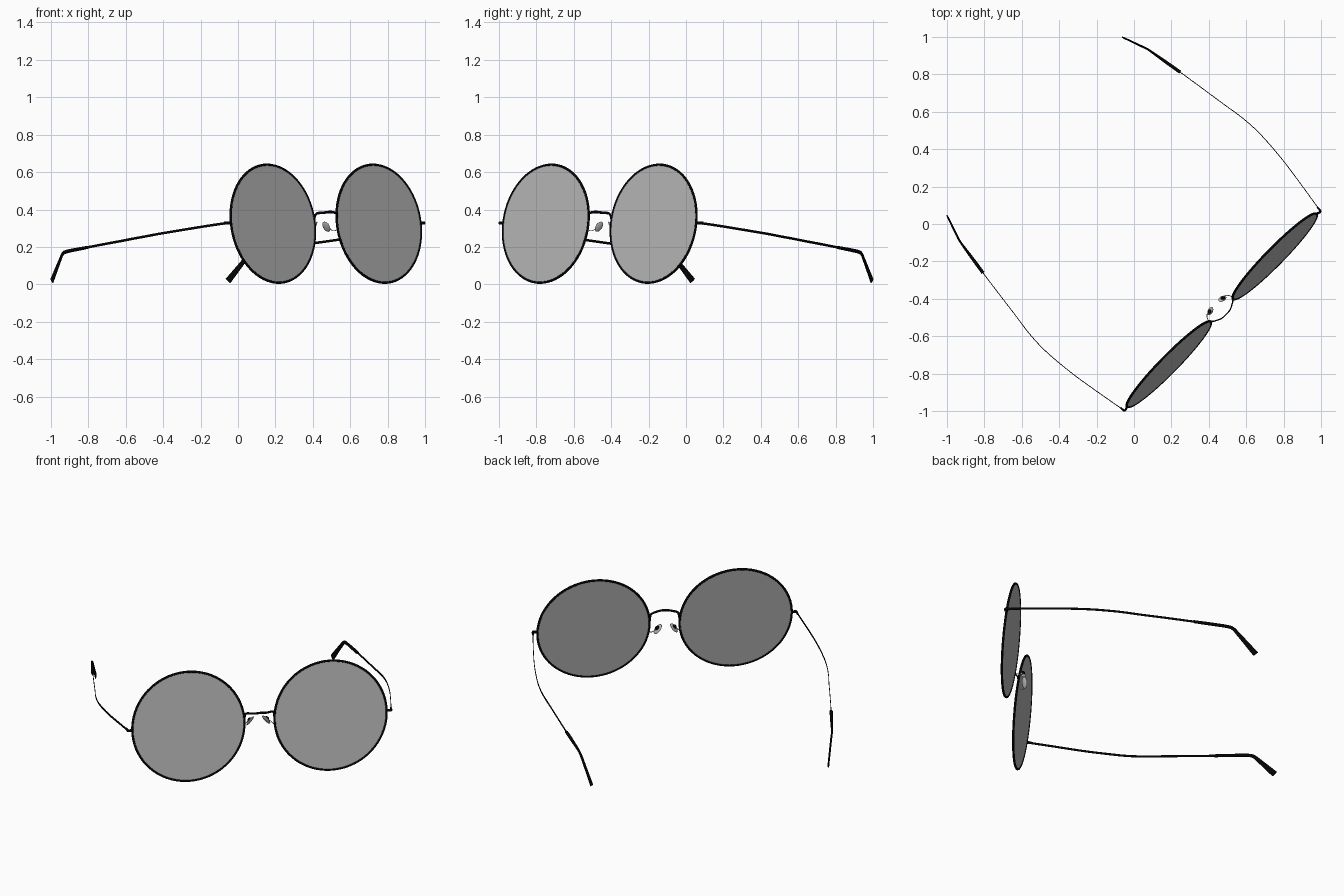
import bpy, bmesh, math
from mathutils import Vector, Matrix

if "Cube" in bpy.data.objects:
    bpy.data.objects.remove(bpy.data.objects["Cube"])

YAW = math.radians(45.5)      # whole model is turned about z
TILT = math.radians(8)        # lenses lean back at the top
LENS_C = Vector((0.404, -0.658, 0.324))


def material(name, v):
    m = bpy.data.materials.new(name)
    m.diffuse_color = (v, v, v, 1)
    m.use_nodes = True
    m.node_tree.nodes["Principled BSDF"].inputs["Base Color"].default_value = m.diffuse_color
    return m


BLACK = material("black_metal", 0.001)
TINT = material("grey_tint", 0.49)
PAD = material("pad_grey", 0.5)
WIRE = material("pale_wire", 0.8)


def finish(name, bm, mat, mirror=True):
    bmesh.ops.recalc_face_normals(bm, faces=bm.faces)
    me = bpy.data.meshes.new(name)
    bm.to_mesh(me)
    bm.free()
    ob = bpy.data.objects.new(name, me)
    bpy.context.collection.objects.link(ob)
    me.materials.append(mat)
    ob.rotation_euler.z = YAW
    if mirror:
        ob.modifiers.new("mirror", 'MIRROR').use_mirror_merge = False
    bpy.ops.object.select_all(action='DESELECT')
    ob.select_set(True)
    bpy.context.view_layer.objects.active = ob
    bpy.ops.object.shade_smooth_by_angle(angle=math.radians(40))
    return ob


def catmull(p, steps):
    """Smooth a list of tuples with a Catmull-Rom spline."""
    p = [Vector(q) for q in p]
    p = [p[0] * 2 - p[1]] + p + [p[-1] * 2 - p[-2]]
    out = []
    for i in range(1, len(p) - 2):
        a, b, c, d = p[i - 1:i + 3]
        for s in range(steps):
            t = s / steps
            out.append((b * 2 + (c - a) * t + (a * 2 - b * 5 + c * 4 - d) * t * t
                        + (b * 3 - a - c * 3 + d) * t ** 3) / 2)
    return out + [p[-2]]


def sweep(bm, pts, ref=(0, 0, 1), steps=6, sides=10):
    """Elliptical tube along (x, y, z, width, height) points."""
    pts = catmull(pts, steps)
    pos = [Vector(p[:3]) for p in pts]
    rings = []
    for i, p in enumerate(pts):
        t = (pos[min(i + 1, len(pos) - 1)] - pos[max(i - 1, 0)]).normalized()
        side = t.cross(Vector(ref)).normalized()
        up = side.cross(t)
        rings.append([bm.verts.new(pos[i] + side * math.cos(a) * p[3] / 2 + up * math.sin(a) * p[4] / 2)
                      for a in (2 * math.pi * k / sides for k in range(sides))])
    for r, q in zip(rings, rings[1:]):
        for k in range(sides):
            n = (k + 1) % sides
            bm.faces.new((r[k], r[n], q[n], q[k]))
    bm.faces.new(rings[0])
    bm.faces.new(rings[-1])


lens_mat = Matrix.Translation(LENS_C) @ Matrix.Rotation(math.pi / 2 - TILT, 4, 'X')

# lenses: thin flat discs
bm = bmesh.new()
bmesh.ops.create_cone(bm, cap_ends=True, segments=72, radius1=0.317, radius2=0.317,
                      depth=0.006, matrix=lens_mat)
finish("lens", bm, TINT)

# rims: round wire rings
bm = bmesh.new()
N, M, R, r = 72, 10, 0.3185, 0.0065
grid = [[bm.verts.new(lens_mat @ Vector(((R + r * math.cos(b)) * math.cos(a),
                                         (R + r * math.cos(b)) * math.sin(a), r * math.sin(b))))
         for b in (2 * math.pi * j / M for j in range(M))]
        for a in (2 * math.pi * i / N for i in range(N))]
for i in range(N):
    for j in range(M):
        a, b = grid[i], grid[(i + 1) % N]
        k = (j + 1) % M
        bm.faces.new((a[j], b[j], b[k], a[k]))
finish("rim", bm, BLACK)

# bridge: flat wire bowed forward, with short upright ends
half = [(0.086, -0.655, 0.342), (0.082, -0.660, 0.368), (0.073, -0.668, 0.380), (0.035, -0.687, 0.384)]
path = half + [(0, -0.69, 0.387)] + [(-x, y, z) for x, y, z in reversed(half)]
bm = bmesh.new()
sweep(bm, [p + (0.014, 0.007) for p in path], ref=(0, 1, 0))
finish("bridge", bm, BLACK, mirror=False)

# hinge end pieces
bm = bmesh.new()
sweep(bm, [(0.720, -0.655, 0.328, 0.012, 0.016), (0.738, -0.664, 0.328, 0.012, 0.016),
           (0.749, -0.659, 0.328, 0.012, 0.018), (0.751, -0.635, 0.327, 0.010, 0.018)])
finish("hinge", bm, BLACK)

# temples: thin flat ribbons
bm = bmesh.new()
sweep(bm, [(x, y, z, 0.004, 0.014) for x, y, z in (
    (0.749, -0.655, 0.328), (0.771, -0.525, 0.312), (0.799, -0.345, 0.288), (0.813, -0.2, 0.269),
    (0.816, -0.1, 0.255), (0.809, 0.0, 0.243), (0.794, 0.1, 0.231), (0.773, 0.25, 0.214),
    (0.752, 0.394, 0.197), (0.742, 0.46, 0.19))])
finish("temple", bm, BLACK)

# temple tips: sleeves bent down behind the ear
bm = bmesh.new()
sweep(bm, [(0.752, 0.393, 0.197, 0.018, 0.017), (0.738, 0.48, 0.187, 0.017, 0.019),
           (0.722, 0.58, 0.174, 0.012, 0.020), (0.715, 0.612, 0.162, 0.011, 0.021),
           (0.705, 0.640, 0.132, 0.011, 0.024), (0.672, 0.735, 0.018, 0.009, 0.037)])
finish("temple_tip", bm, BLACK)

# nose pad arms
bm = bmesh.new()
sweep(bm, [(0.090, -0.652, 0.290, 0.004, 0.004), (0.084, -0.632, 0.286, 0.004, 0.004),
           (0.070, -0.617, 0.298, 0.004, 0.004), (0.055, -0.617, 0.311, 0.004, 0.004)])
finish("pad_arm", bm, WIRE)

# nose pads: flattened ovals, closer together at the top
pad_rot = Matrix.Rotation(math.radians(-38), 4, 'Y') @ Matrix.Rotation(math.radians(35), 4, 'Z')
bm = bmesh.new()
bmesh.ops.create_uvsphere(bm, u_segments=20, v_segments=12, radius=1,
                          matrix=Matrix.Translation((0.046, -0.617, 0.308)) @ pad_rot
                          @ Matrix.Diagonal((0.007, 0.018, 0.033, 1)))
finish("nose_pad", bm, PAD)

# pad mounts: small dark studs behind each pad
bm = bmesh.new()
bmesh.ops.create_uvsphere(bm, u_segments=14, v_segments=8, radius=1,
                          matrix=Matrix.Translation((0.050, -0.617, 0.316)) @ pad_rot
                          @ Matrix.Diagonal((0.010, 0.011, 0.014, 1)))
finish("pad_mount", bm, BLACK)
